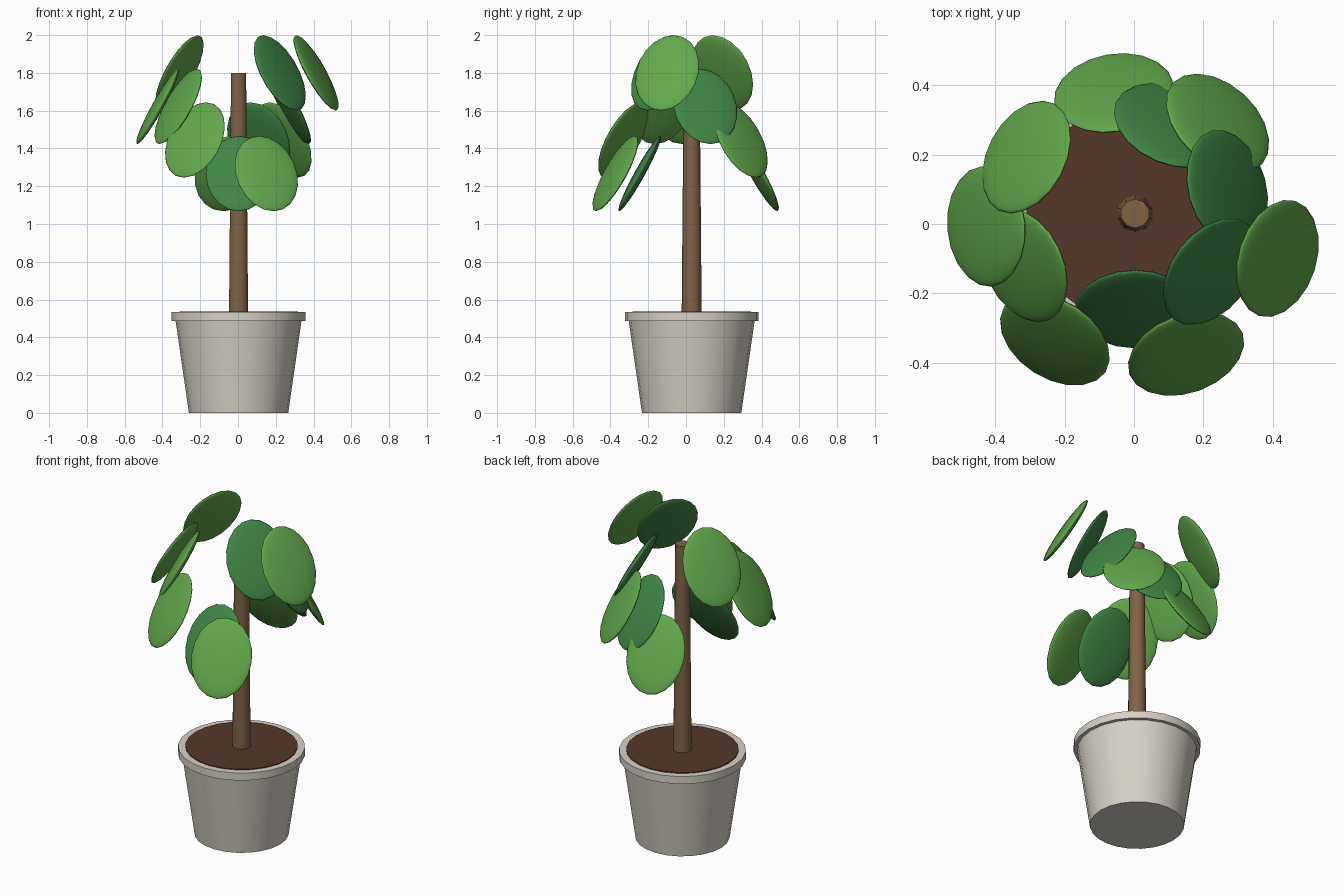
import bpy, math
from mathutils import Matrix, Vector

if "Cube" in bpy.data.objects:
    bpy.data.objects.remove(bpy.data.objects["Cube"])

CX, CY = 0.003, 0.03  # plant axis


def material(name, rgb):
    m = bpy.data.materials.new(name)
    m.diffuse_color = (*rgb, 1)
    m.use_nodes = True
    m.node_tree.nodes["Principled BSDF"].inputs["Base Color"].default_value = m.diffuse_color
    return m


POT = material("pot_clay", (0.68, 0.64, 0.57))
SOIL = material("soil_brown", (0.09, 0.038, 0.021))
BARK = material("bark", (0.22, 0.125, 0.06))
DARK = material("leaf_dark", (0.05, 0.24, 0.06))
LIGHT = material("leaf_light", (0.12, 0.39, 0.07))


def finish(name, mat, angle=40):
    ob = bpy.context.object
    ob.name = name
    ob.data.materials.append(mat)
    bpy.ops.object.shade_smooth_by_angle(angle=math.radians(angle))
    return ob


def tapered(name, r1, r2, z1, z2, sides, mat):
    bpy.ops.mesh.primitive_cone_add(vertices=sides, radius1=r1, radius2=r2,
                                    depth=z2 - z1, location=(CX, CY, (z1 + z2) / 2))
    return finish(name, mat)


# Pot body, rim, soil and trunk
tapered("pot_body", 0.263, 0.338, 0.0, 0.52, 24, POT)
tapered("pot_rim", 0.354, 0.354, 0.487, 0.533, 24, POT)
tapered("soil", 0.314, 0.314, 0.50, 0.538, 24, SOIL)
tapered("trunk", 0.053, 0.042, 0.52, 1.80, 10, BARK)

# Drooping leaves in a golden-angle spiral, cycling through heights and reaches
for i in range(12):
    az = math.radians(270 + 137.5 * i)
    reach = 0.275 + 0.0775 * (i % 3)
    centre = Vector((CX + reach * math.cos(az), CY + reach * math.sin(az),
                     1.267 + 0.1777 * (i % 4)))
    bpy.ops.mesh.primitive_uv_sphere_add(segments=20, ring_count=12, radius=1)
    leaf = finish(f"leaf_{i + 1}", LIGHT if i % 3 else DARK, 80)
    turn = Matrix.Rotation(az, 4, 'Z') @ Matrix.Rotation(math.radians(61), 4, 'Y')
    leaf.matrix_world = (Matrix.Translation(centre) @ turn
                         @ Matrix.Diagonal((0.228, 0.174, 0.027, 1)))
